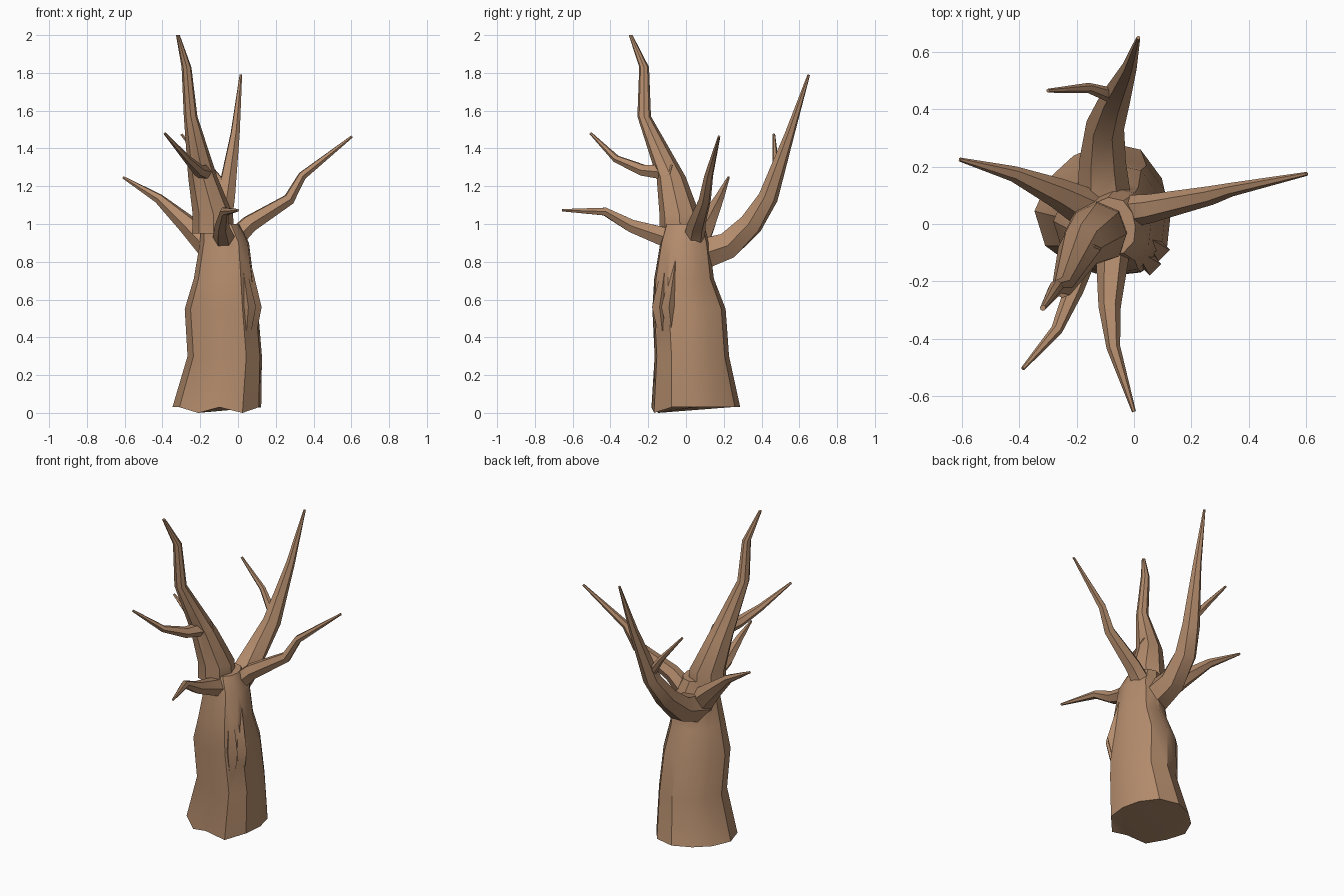
import bpy, bmesh, math
from mathutils import Vector

if "Cube" in bpy.data.objects:
    bpy.data.objects.remove(bpy.data.objects["Cube"])

bark = bpy.data.materials.new("bark")
bark.diffuse_color = (0.45, 0.26, 0.15, 1)
bark.use_nodes = True
bark.node_tree.nodes["Principled BSDF"].inputs["Base Color"].default_value = bark.diffuse_color
parts = []


def skin(name, rings):
    """Loft equal-sized point rings into a closed solid."""
    bm = bmesh.new()
    rows = [[bm.verts.new(p) for p in ring] for ring in rings]
    n = len(rows[0])
    for a, b in zip(rows, rows[1:]):
        for i in range(n):
            j = (i + 1) % n
            bm.faces.new((a[i], a[j], b[j], b[i]))
    bm.faces.new(rows[0][::-1])
    bm.faces.new(rows[-1])
    bmesh.ops.recalc_face_normals(bm, faces=bm.faces)
    bmesh.ops.triangulate(bm, faces=bm.faces)
    me = bpy.data.meshes.new(name)
    bm.to_mesh(me)
    bm.free()
    me.materials.append(bark)
    ob = bpy.data.objects.new(name, me)
    bpy.context.collection.objects.link(ob)
    parts.append(ob)
    return ob


def upright(name, sides, wobble, *stations):
    """Level rings (x, y, z, radius) with a three-lobed outline."""
    def ring(x, y, z, r):
        for k in range(sides):
            a = k * math.tau / sides
            s = r * (1 + wobble * math.cos(3 * (a + 0.87)))
            yield Vector((x + s * math.cos(a), y + s * math.sin(a), z))
    return skin(name, [list(ring(*s)) for s in stations])


def limb(name, radius, *path, sides=6, tip=0.007):
    """Rings square to the path, tapering along its length."""
    pts = [Vector(p) for p in path]
    run = [0]
    for a, b in zip(pts, pts[1:]):
        run.append(run[-1] + (b - a).length)
    rings = []
    for i, p in enumerate(pts):
        t = (pts[min(i + 1, len(pts) - 1)] - pts[max(i - 1, 0)]).normalized()
        side = t.cross(Vector((0, 0, 1))).normalized()
        up = side.cross(t)
        r = tip + (radius - tip) * max(0, 1 - run[i] / run[-1]) ** 1.2
        angles = [k * math.tau / sides for k in range(sides)]
        rings.append([p + r * (side * math.cos(a) + up * math.sin(a)) for a in angles])
    return skin(name, rings)


# trunk with flared foot, narrowing to the fork
tree = upright("tree_trunk", 12, 0.06,
               (-.10, .045, .03, .235), (-.06, .025, .30, .197), (-.078, .01, .55, .194),
               (-.068, -.015, .71, .158), (-.065, -.01, .90, .13), (-.09, -.01, 1.0, .10))
for i in (8, 10):
    tree.data.vertices[i].co.z = 0

# main leader, leaning forward and left
upright("leader", 8, 0.03,
        (-.13, -.03, .95, .11), (-.13, -.035, 1.05, .107), (-.185, -.08, 1.25, .077),
        (-.25, -.222, 1.57, .036), (-.272, -.222, 1.83, .026), (-.318, -.293, 2.0, .01))

# branches
limb("back_branch", .10, (-.10, .02, .82), (-.11, .22, .885), (-.10, .345, 1.0),
     (-.065, .435, 1.14), (-.015, .55, 1.48), (.015, .65, 1.79))
limb("back_twig", .03, (-.05, .44, 1.16), (-.16, .475, 1.31), (-.30, .465, 1.475))
limb("left_branch", .085, (-.10, .02, .84), (-.27, .11, 1.0),
     (-.42, .175, 1.135), (-.608, .225, 1.247))
limb("right_branch", .06, (-.04, .04, .90), (.06, .055, 1.0), (.27, .10, 1.13),
     (.34, .12, 1.255), (.603, .175, 1.463))
limb("front_branch", .068, (-.07, -.02, .90), (-.085, -.29, .99),
     (-.072, -.43, 1.066), (0, -.655, 1.073))
limb("front_left_branch", .048, (-.16, -.07, 1.27), (-.21, -.23, 1.285),
     (-.27, -.37, 1.345), (-.388, -.505, 1.48))

# raised bark folds on the front right of the trunk
for x, y in ((.055, -.14), (.085, -.09)):
    upright("bark_fold", 4, 0, (x - .02, y + .03, .30, .01),
            (x, y, .56, .04), (x - .04, y + .04, .85, .01))

# weld everything into one skin
bpy.context.view_layer.objects.active = tree
tree.select_set(True)
for part in parts[1:]:
    mod = tree.modifiers.new("weld", "BOOLEAN")
    mod.operation = "UNION"
    mod.solver = "EXACT"
    mod.object = part
    bpy.ops.object.modifier_apply(modifier=mod.name)
    bpy.data.objects.remove(part)
bpy.ops.object.shade_smooth_by_angle(angle=math.radians(35))
